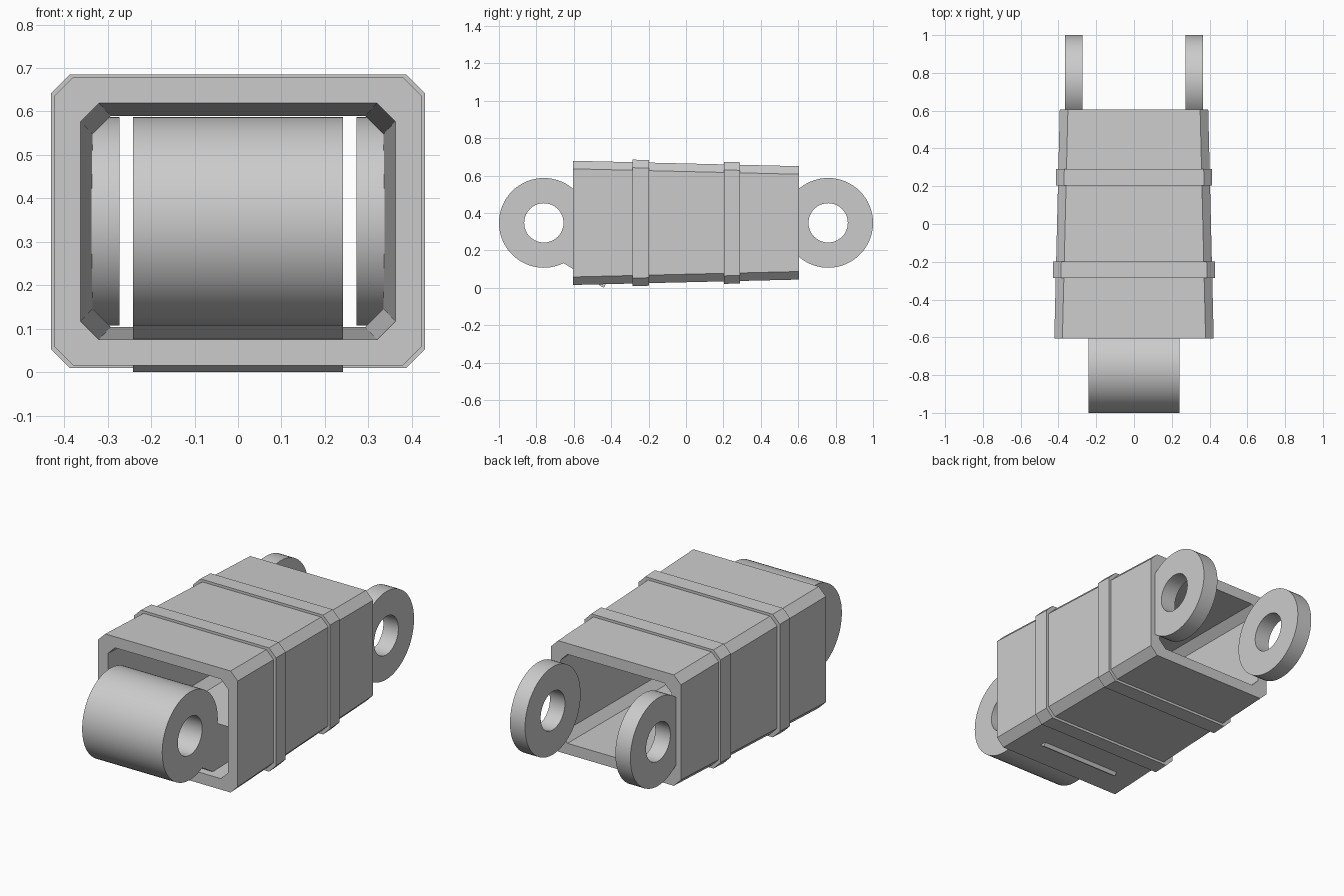
import bpy, bmesh, math

old = bpy.data.objects.get("Cube")
if old:
    bpy.data.objects.remove(old, do_unlink=True)

GREY = (0.6, 0.6, 0.6, 1)
metal = bpy.data.materials.new("plain grey")
metal.diffuse_color = GREY
metal.use_nodes = True
metal.node_tree.nodes["Principled BSDF"].inputs["Base Color"].default_value = GREY

MID_Z = 0.347     # shared height of the link axis
HALF_LEN = 0.605  # half length of the sleeve


def finish(name, bm):
    """Turn a bmesh into a sharp-edged, smooth shaded object."""
    bmesh.ops.recalc_face_normals(bm, faces=bm.faces)
    mesh = bpy.data.meshes.new(name)
    bm.to_mesh(mesh)
    bm.free()
    mesh.materials.append(metal)
    obj = bpy.data.objects.new(name, mesh)
    bpy.context.collection.objects.link(obj)
    bpy.ops.object.select_all(action="DESELECT")
    obj.select_set(True)
    bpy.context.view_layer.objects.active = obj
    bpy.ops.object.shade_smooth_by_angle(angle=math.radians(30))
    return obj


def loft_ring(name, loops):
    """Skin a closed chain of loops: outer, outer, inner, inner."""
    bm = bmesh.new()
    rows = [[bm.verts.new(p) for p in loop] for loop in loops]
    n = len(rows[0])
    for k, a in enumerate(rows):
        b = rows[(k + 1) % len(rows)]
        for i in range(n):
            j = (i + 1) % n
            bm.faces.new((a[i], a[j], b[j], b[i]))
    return finish(name, bm)


def octagon(y, hx, hz, c):
    """Rectangle with cut corners, across the y axis."""
    quarter = [(hx, hz - c), (hx - c, hz)]
    pts = quarter + [(-x, z) for x, z in reversed(quarter)]
    pts += [(-x, -z) for x, z in pts]
    return [(x, y, MID_Z + z) for x, z in pts]


def circle(x, y, r, n=64):
    return [(x, y + r * math.cos(math.tau * i / n),
             MID_Z + r * math.sin(math.tau * i / n)) for i in range(n)]


def eyelet(name, x0, x1, y):
    """Pierced disc turning about the x axis."""
    return loft_ring(name, [circle(x0, y, 0.24), circle(x1, y, 0.24),
                            circle(x1, y, 0.105), circle(x0, y, 0.105)])


# Tapered hollow sleeve
loft_ring("sleeve", [octagon(-HALF_LEN, 0.422, 0.332, 0.043),
                     octagon(HALF_LEN, 0.393, 0.303, 0.043),
                     octagon(HALF_LEN, 0.335, 0.243, 0.042),
                     octagon(-HALF_LEN, 0.362, 0.272, 0.042)])

# Raised bands around the sleeve
for name, y, hx, hz in (("front_band", -0.242, 0.43, 0.338),
                        ("rear_band", 0.247, 0.414, 0.326)):
    a, b = y - 0.043, y + 0.043
    loft_ring(name, [octagon(a, hx, hz, 0.043), octagon(b, hx - 0.002, hz - 0.002, 0.043),
                     octagon(b, hx - 0.04, hz - 0.04, 0.043),
                     octagon(a, hx - 0.04, hz - 0.04, 0.043)])

# Wide front barrel and the pair of rear lugs
eyelet("front_barrel", -0.242, 0.242, -0.76)
for side, label in ((1, "left"), (-1, "right")):
    eyelet(label + "_rear_lug", side * 0.273, side * 0.364, 0.76)

# Slanted tail behind the barrel, its lower edge breaking through the sleeve floor
tail = [(-0.655, 0.132), (-0.44, 0.0), (-0.32, 0.21), (-0.53, 0.33)]
bm = bmesh.new()
face = bm.faces.new([bm.verts.new((-0.242, y, z)) for y, z in tail])
moved = bmesh.ops.extrude_face_region(bm, geom=[face])["geom"]
bmesh.ops.translate(bm, vec=(0.484, 0, 0),
                    verts=[v for v in moved if isinstance(v, bmesh.types.BMVert)])
finish("barrel_tail", bm)
